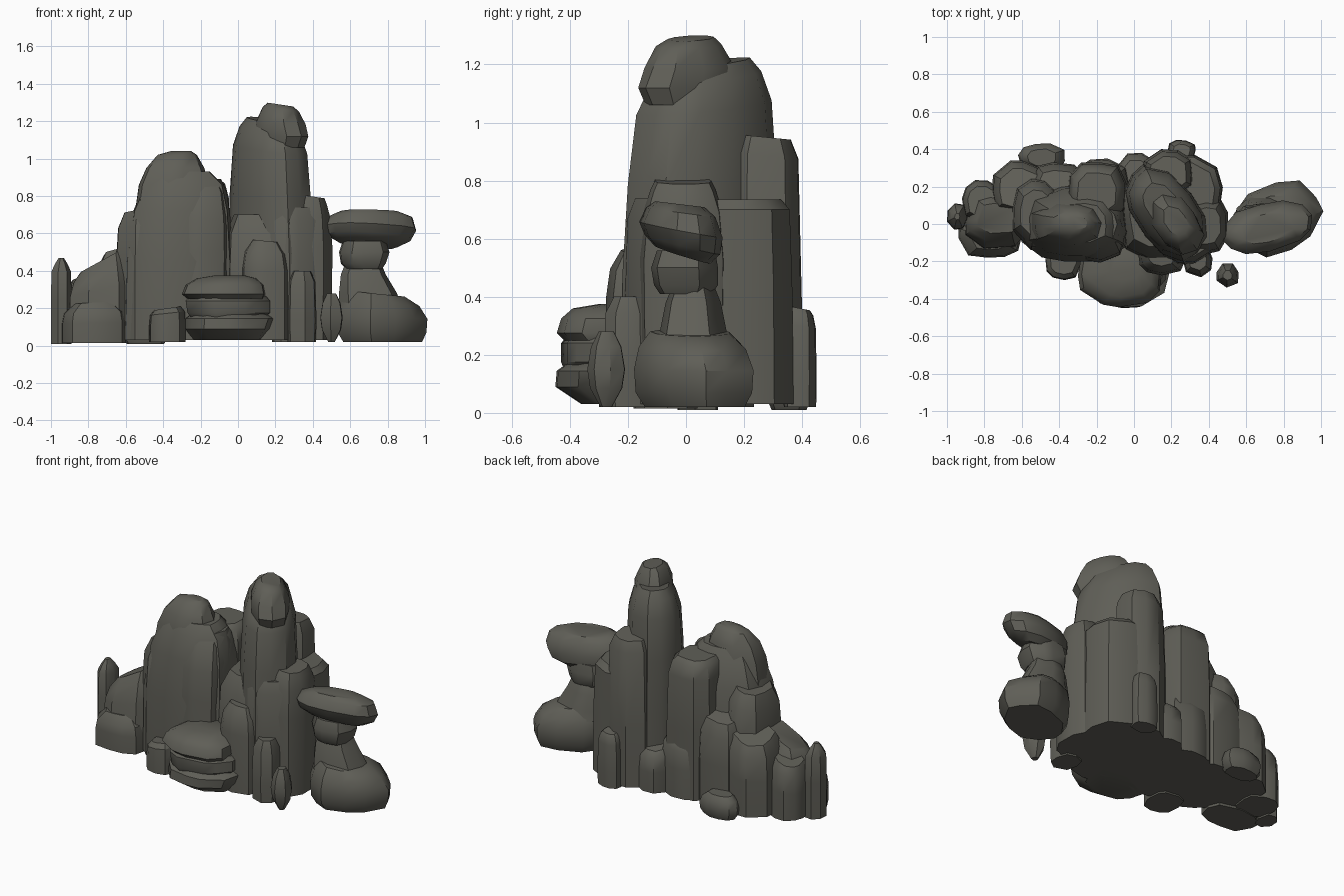
import bpy, bmesh, math, random

random.seed(4)
stone = bpy.data.materials.new("dark stone")
stone.diffuse_color = (0.115, 0.113, 0.095, 1)


def rock(name, rings, sides=10, tilt=(0, 0), base_tilt=(0, 0), power=2.7, turn=0, angle=35):
    """Loft rings (z, x0, x1, y0, y1); tilt slopes the top, turn rotates in plan."""
    off = random.random()
    angs = [(i + off + random.uniform(-.22, .22)) * math.tau / sides for i in range(sides)]
    rad = [random.uniform(.95, 1.03) for _ in angs]
    plan = []
    for a, r in zip(angs, rad):
        c, s = math.cos(a), math.sin(a)
        k = r / (abs(c) ** power + abs(s) ** power) ** (1 / power)
        plan.append((c * k, s * k))
    # normalise the plan so that each ring fills its box
    xs, ys = [p[0] for p in plan], [p[1] for p in plan]
    plan = [((x - min(xs)) / (max(xs) - min(xs)), (y - min(ys)) / (max(ys) - min(ys))) for x, y in plan]
    zlo, zhi = rings[0][0], rings[-1][0]
    mx, my = (rings[1][1] + rings[1][2]) / 2, (rings[1][3] + rings[1][4]) / 2
    ct, st = math.cos(turn), math.sin(turn)
    bm = bmesh.new()
    loops = []
    for z, x0, x1, y0, y1 in rings:
        f = (z - zlo) / (zhi - zlo)
        sx = f * f * tilt[0] + (1 - f) * base_tilt[0]
        sy = f * f * tilt[1] + (1 - f) * base_tilt[1]
        loop = []
        for u, v in plan:
            x, y = x0 + u * (x1 - x0) - mx, y0 + v * (y1 - y0) - my
            x, y = x * ct - y * st, x * st + y * ct
            loop.append(bm.verts.new((mx + x, my + y, z + sx * x + sy * y)))
        loops.append(loop)
    for a, b in zip(loops, loops[1:]):
        for i in range(sides):
            j = (i + 1) % sides
            bm.faces.new((a[i], a[j], b[j], b[i]))
    bm.faces.new(loops[0][::-1])
    bm.faces.new(loops[-1])
    me = bpy.data.meshes.new(name)
    bm.to_mesh(me)
    bm.free()
    me.materials.append(stone)
    ob = bpy.data.objects.new(name, me)
    bpy.context.collection.objects.link(ob)
    bpy.ops.object.select_all(action='DESELECT')
    ob.select_set(True)
    bpy.context.view_layer.objects.active = ob
    bpy.ops.object.shade_smooth_by_angle(angle=math.radians(angle))
    return ob


COLUMN = ((0, .97), (.3, 1), (.82, .95), (.95, .8), (1, .6))
BOULDER = ((0, .8), (.2, .96), (.5, 1), (.8, .88), (1, .6))
STEP = ((0, 1), (.5, 1), (.85, .95), (1, .72))


def block(name, x0, x1, y0, y1, z0, z1, prof=COLUMN, **kw):
    """Rock filling a box, following a profile of (height, width) fractions."""
    cx, cy, rx, ry = (x0 + x1) / 2, (y0 + y1) / 2, (x1 - x0) / 2, (y1 - y0) / 2
    return rock(name, [(z0 + f * (z1 - z0), cx - rx * s, cx + rx * s, cy - ry * s, cy + ry * s)
                       for f, s in prof], **kw)


# tall tower: long in plan, turned diagonally, with its cap
DIAG = math.radians(-54)
rock("tall_tower", [(.03, -.11, .46, -.11, .23), (.5, -.11, .46, -.11, .23), (.8, -.10, .44, -.105, .225),
                    (1.05, -.08, .41, -.09, .215), (1.15, -.04, .36, -.06, .19), (1.2, .0, .28, -.02, .15)],
     12, turn=DIAG, power=2.5, tilt=(-.1, 0.1))
rock("tall_tower_cap", [(1.06, .05, .38, -.09, .11), (1.12, .03, .41, -.1, .12), (1.19, .05, .38, -.1, .12),
                        (1.265, .1, .34, -.07, .09), (1.29, .13, .3, -.04, .07)], 9, tilt=(-.15, 0),
     turn=DIAG, power=2.4)
# shoulders around the tall tower
block("tower_foot", -.075, .3, -.19, .3, .03, .7, STEP)
block("front_shoulder", .11, .46, -.215, .15, .03, .74, ((0, 1), (.5, 1), (.9, .95), (1, .8)))
block("side_shoulder", .26, .505, -.16, .14, .03, .80, ((0, .96), (.65, 1), (.87, .9), (.96, .75), (1, .65)),
      tilt=(-.15, 0))
block("back_shoulder", .04, .475, -.06, .37, .03, .735, ((0, 1), (.6, .98), (.95, .94), (1, .8)), power=3)
block("back_column", .045, .32, .14, .40, .03, .95, ((0, 1), (.4, .99), (.93, .9), (1, .7)), tilt=(0, -.1))
block("back_small_rock", .18, .33, .335, .45, .02, .36, tilt=(0, -.2))
block("back_notch_rock", -.1, .12, .1, .38, .03, .3, STEP, tilt=(0, -.2))

# left tower with its cap and neighbouring columns
rock("left_tower", [(.03, -.61, -.04, -.19, .22), (.45, -.6, -.035, -.2, .22), (.72, -.56, -.05, -.17, .2),
                    (.86, -.5, -.08, -.14, .15), (.93, -.45, -.15, -.1, .11)], 12)
rock("left_tower_cap", [(.72, -.55, -.17, -.15, .13), (.86, -.53, -.155, -.13, .12), (.95, -.49, -.18, -.11, .1),
                        (1.02, -.43, -.22, -.06, .07), (1.04, -.36, -.25, -.03, .04)], 10)
rock("left_front_column", [(.03, -.37, -.035, -.21, .1), (.5, -.36, -.035, -.205, .1), (.68, -.35, -.04, -.19, .1),
                           (.82, -.33, -.06, -.15, .1), (.89, -.29, -.09, -.1, .09)])
block("left_back_column", -.36, -.04, 0, .33, .03, .89, ((0, 1), (.5, 1), (.88, .95), (.97, .82), (1, .65)))
block("left_shoulder", -.655, -.38, -.14, .25, .03, .73, ((0, 1), (.6, .98), (.88, .9), (1, .65)), tilt=(.2, 0))
block("left_back_step", -.57, -.24, .02, .33, .03, .58, STEP, tilt=(.1, -.25))
block("left_back_foot", -.33, -.02, .05, .35, .03, .44, STEP, tilt=(0, -.5))
block("left_back_stump", -.76, -.46, .04, .34, .03, .50, STEP, tilt=(.2, -.25))
block("back_low_rock", -.62, -.37, .28, .43, .01, .15, BOULDER)

# far left slabs, thin spike and low block
rock("left_slab", [(.03, -.91, -.56, -.14, .18), (.3, -.9, -.56, -.13, .18), (.40, -.88, -.58, -.09, .14),
                   (.455, -.84, -.6, -.05, .11)], 9, tilt=(.55, 0))
block("left_edge_rock", -.92, -.7, .0, .235, .02, .37, STEP, tilt=(.3, -.1))
block("left_spike", -1, -.89, -.03, .11, .01, .47, ((0, 1), (.5, 1), (.84, .95), (.93, .6), (1, .25)), sides=7)
block("left_low_block", -.94, -.6, -.18, .04, .015, .23, ((0, 1), (.5, 1), (.75, .94), (1, .6)), tilt=(.05, 0))

# layered boulder at the front
rock("boulder_bottom", [(.03, -.24, .13, -.36, -.05), (.09, -.28, .17, -.45, -.05), (.145, -.28, .19, -.445, -.05),
                        (.17, -.25, .16, -.41, -.05)], 12, power=2.2)
rock("boulder_middle", [(.15, -.25, .14, -.42, -.05), (.175, -.27, .17, -.43, -.05), (.24, -.28, .17, -.43, -.05),
                        (.265, -.26, .15, -.41, -.05)], 12, power=2.2)
rock("boulder_top", [(.25, -.27, .14, -.42, -.05), (.275, -.3, .15, -.445, -.05), (.325, -.28, .14, -.43, -.05),
                     (.36, -.22, .1, -.39, -.08), (.375, -.13, .04, -.3, -.1)], 12, power=2.2)
block("boulder_side_rock", -.475, -.28, -.3, -.08, .02, .2, STEP, tilt=(.15, 0))

# small columns at the front right
block("front_column", .02, .27, -.275, -.05, .03, .56, ((0, 1), (.7, 1), (.88, .88), (1, .55)), tilt=(-.1, 0))
block("front_thin_column", .26, .42, -.285, -.1, .02, .4, ((0, .95), (.3, 1), (.85, .92), (1, .6)), sides=8)
block("front_spindle", .44, .56, -.34, -.21, .02, .28, ((0, .3), (.25, .85), (.5, 1), (.8, .8), (1, .4)), sides=7)

# balanced rock on the right, base turned towards the back right
rock("balanced_base", [(.02, .56, .98, -.12, .18), (.07, .53, 1.0, -.15, .21), (.15, .525, 1.005, -.155, .215),
                       (.225, .55, .96, -.14, .2), (.275, .59, .88, -.1, .16)], 11, power=2.5, turn=.45,
     tilt=(-.1, 0))
rock("balanced_neck", [(.22, .54, .87, -.10, .16), (.28, .54, .85, -.09, .14), (.38, .55, .79, -.07, .12),
                       (.43, .57, .77, -.05, .1)], 9)
rock("balanced_middle", [(.41, .58, .77, -.09, .09), (.44, .55, .79, -.11, .11), (.50, .54, .81, -.12, .11),
                         (.56, .56, .79, -.1, .1)], 10)
rock("balanced_top", [(.545, .53, .86, -.1, .07), (.58, .46, .93, -.13, .1), (.63, .45, .96, -.15, .105),
                      (.69, .49, .94, -.13, .08), (.718, .55, .86, -.1, .05)], 12, tilt=(0, -.12),
     base_tilt=(-.03, -.3), power=2.3, turn=.22)
